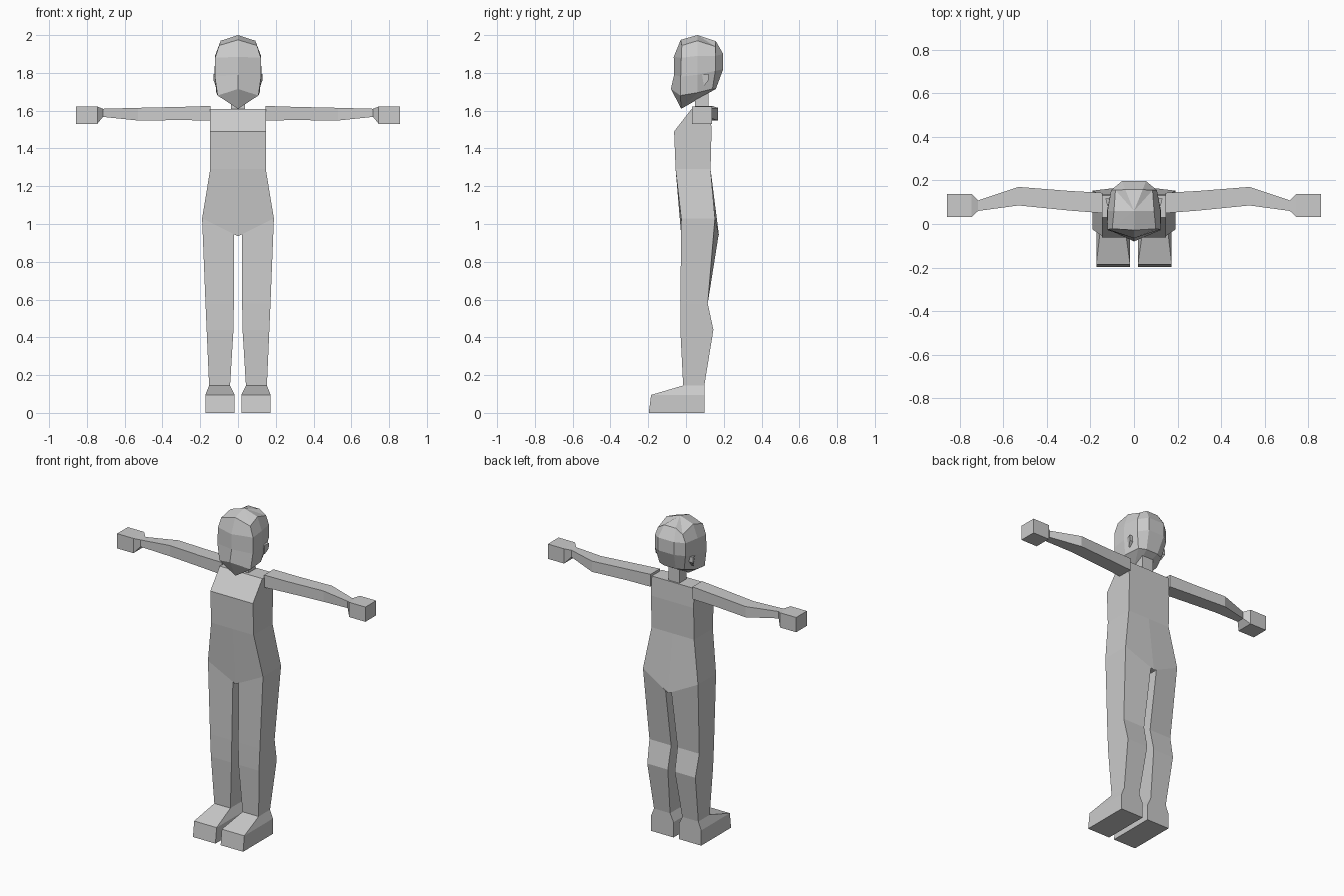
import bpy, bmesh

grey = bpy.data.materials.new("light_grey")
grey.diffuse_color = (0.6, 0.6, 0.6, 1)


def loft(name, rings, start=None, end=None, sx=1):
    """Skin matching rings of points; each end is a flat cap or a fan to a tip."""
    bm = bmesh.new()
    vr = [[bm.verts.new((x * sx, y, z)) for x, y, z in r] for r in rings]
    n = len(vr[0])
    for a, b in zip(vr, vr[1:]):
        for i in range(n):
            j = (i + 1) % n
            bm.faces.new((a[i], a[j], b[j], b[i]))
    for ring, tip in ((vr[0], start), (vr[-1], end)):
        if tip:
            t = bm.verts.new((tip[0] * sx, tip[1], tip[2]))
            for i in range(n):
                bm.faces.new((ring[i], ring[(i + 1) % n], t))
        else:
            bm.faces.new(ring)
    bmesh.ops.recalc_face_normals(bm, faces=bm.faces)
    me = bpy.data.meshes.new(name)
    bm.to_mesh(me)
    bm.free()
    me.materials.append(grey)
    ob = bpy.data.objects.new(name, me)
    bpy.context.collection.objects.link(ob)
    return ob


def level(z, x0, x1, y0, y1):
    return [(x0, y0, z), (x1, y0, z), (x1, y1, z), (x0, y1, z)]


def upright(x, y0, y1, z0, z1):
    return [(x, y0, z0), (x, y1, z0), (x, y1, z1), (x, y0, z1)]


# Torso, with the V-shaped bottom edge between the legs
def torso_ring(z, w, yf, yb, zc=None, ybc=None):
    zc, ybc = zc or z, ybc or yb
    return [(-w, yf, z), (0, yf, zc), (w, yf, z), (w, yb, z), (0, ybc, zc), (-w, yb, z)]


loft("torso", [
    torso_ring(1.03, 0.19, -0.025, 0.153, 0.935, 0.175),
    torso_ring(1.29, 0.147, -0.055, 0.13),
    torso_ring(1.49, 0.147, -0.063, 0.135),
    torso_ring(1.61, 0.147, 0.03, 0.13)])

# Neck
loft("neck", [level(1.59, -0.038, 0.038, 0.048, 0.12),
              level(1.74, -0.038, 0.038, 0.048, 0.12)])


# Head: each ring runs front centre, face edge, side, rear edge, back, then mirrored
def head_ring(front, half):
    return [front] + half + [(-x, y, z) for x, y, z in reversed(half)]


loft("head", [
    head_ring((0, -0.08, 1.715), [(0.108, -0.03, 1.68), (0.115, 0.06, 1.695),
                                  (0.085, 0.14, 1.715), (0.04, 0.158, 1.715)]),
    head_ring((0, -0.063, 1.79), [(0.122, -0.028, 1.78), (0.124, 0.06, 1.79),
                                  (0.105, 0.155, 1.81), (0.055, 0.197, 1.82)]),
    head_ring((0, -0.065, 1.885), [(0.121, -0.025, 1.88), (0.122, 0.06, 1.89),
                                   (0.105, 0.155, 1.89), (0.055, 0.197, 1.90)]),
    head_ring((0, -0.028, 1.975), [(0.1, -0.022, 1.945), (0.092, 0.06, 1.97),
                                   (0.085, 0.155, 1.94), (0.04, 0.158, 1.968)]),
], start=(0, -0.025, 1.61), end=(0, 0.06, 2.0))

for side, sx in (("left", 1), ("right", -1)):
    # Ear
    loft(side + "_ear", [
        [(0.105, 0.085, 1.79), (0.105, 0.118, 1.795), (0.105, 0.118, 1.76), (0.105, 0.095, 1.73)],
        [(0.123, 0.085, 1.79), (0.131, 0.118, 1.795), (0.129, 0.118, 1.76), (0.118, 0.095, 1.73)],
    ], sx=sx)
    # Arm
    loft(side + "_arm", [
        upright(0.145, 0.05, 0.143, 1.548, 1.625),
        upright(0.30, 0.062, 0.152, 1.55, 1.62),
        upright(0.53, 0.085, 0.17, 1.548, 1.615),
        upright(0.715, 0.06, 0.108, 1.567, 1.61)], sx=sx)
    # Hand, flaring from the wrist
    loft(side + "_hand", [
        upright(0.715, 0.06, 0.108, 1.567, 1.61),
        upright(0.745, 0.032, 0.138, 1.53, 1.622),
        upright(0.857, 0.032, 0.138, 1.53, 1.622)], sx=sx)
    # Leg, its top following the torso's lower edge
    loft(side + "_leg", [
        level(0.145, 0.042, 0.153, -0.015, 0.097),
        level(0.44, 0.024, 0.166, -0.03, 0.145),
        level(0.58, 0.022, 0.172, -0.03, 0.115),
        [(0.02, -0.022, 0.945), (0.19, -0.025, 1.03), (0.19, 0.153, 1.03), (0.02, 0.173, 0.945)],
    ], sx=sx)
    # Foot, sloping from ankle to toe
    loft(side + "_foot", [
        level(0, 0.018, 0.173, -0.197, 0.097),
        level(0.095, 0.018, 0.173, -0.185, 0.097),
        level(0.145, 0.042, 0.153, -0.015, 0.097)], sx=sx)
